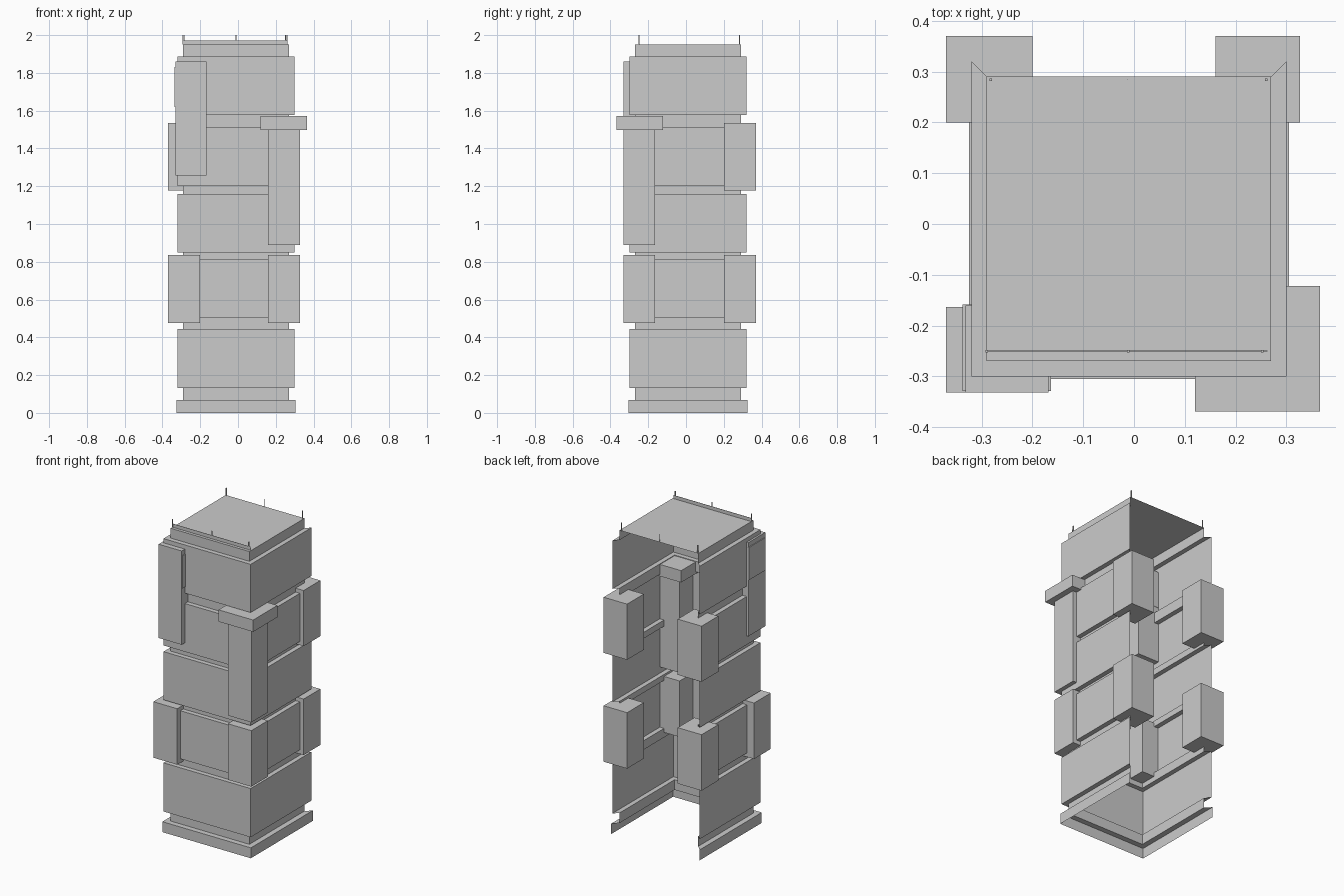
import bpy, bmesh

if "Cube" in bpy.data.objects:
    bpy.data.objects.remove(bpy.data.objects["Cube"])

CX, CY = -0.01, 0.01  # centre of the shaft


def finish(name, bm):
    mesh = bpy.data.meshes.new(name)
    bm.to_mesh(mesh)
    bm.free()
    ob = bpy.data.objects.new(name, mesh)
    bpy.context.collection.objects.link(ob)
    return ob


def box(name, x0, x1, y0, y1, z0, z1):
    bm = bmesh.new()
    bmesh.ops.create_cube(bm, size=1)
    for v in bm.verts:
        v.co = ((x0, x1)[v.co.x > 0], (y0, y1)[v.co.y > 0], (z0, z1)[v.co.z > 0])
    return finish(name, bm)


# shaft: stepped wall profile swept round three sides, open at the back and base
WIDE, SLIM = 0.31, 0.28
bands = [(0, 0.067, 0.315), (0.132, 0.445, WIDE), (0.503, 0.812, WIDE),
         (0.85, 1.16, WIDE), (1.20, 1.51, WIDE), (1.577, 1.887, WIDE)]
profile = []
for z0, z1, r in bands:
    if z0 > 0:
        profile.append((SLIM, z0))
    profile += [(r, z0), (r, z1), (SLIM, z1)]
profile.append((SLIM, 1.95))

bm = bmesh.new()
rings = [[bm.verts.new((CX + sx * r, CY + sy * r, z))
          for sx, sy in ((-1, 1), (-1, -1), (1, -1), (1, 1))] for r, z in profile]
for low, high in zip(rings, rings[1:]):
    for i in range(3):
        bm.faces.new((low[i], low[i + 1], high[i + 1], high[i]))
bm.faces.new(rings[-1])  # roof
finish("tower_shaft", bm)

# corner boxes
left, right = (-0.37, -0.2), (0.16, 0.327)
front, back = (-0.332, -0.163), (0.2, 0.37)
lower, upper = (0.477, 0.837), (1.177, 1.535)
for side, xs in (("left", left), ("right", right)):
    box(f"lower_front_{side}_box", *xs, *front, *lower)
    box(f"lower_back_{side}_box", *xs, *back, *lower)
    box(f"upper_back_{side}_box", *xs, *back, *upper)

# tall corner column with its cap
box("corner_column", *right, *front, 0.89, 1.5)
box("column_cap", 0.12, 0.366, -0.369, -0.122, 1.497, 1.573)

# tall corner panel with a slightly wider collar
box("corner_panel", -0.332, -0.168, -0.332, -0.16, 1.257, 1.86)
box("panel_collar", -0.337, -0.163, -0.329, -0.158, 1.62, 1.83)

# roof rail and posts
box("roof_rail", -0.29, 0.263, -0.251, -0.249, 1.95, 1.972)
posts = [(-0.29, -0.25), (-0.011, -0.25), (0.252, -0.25), (-0.282, 0.284), (0.26, 0.284)]
for x, y in posts:
    box("roof_post", x - 0.0025, x + 0.0025, y - 0.0025, y + 0.0025, 1.95, 2.0)
box("thin_roof_post", -0.0125, -0.0115, 0.2835, 0.2845, 1.95, 2.0)
